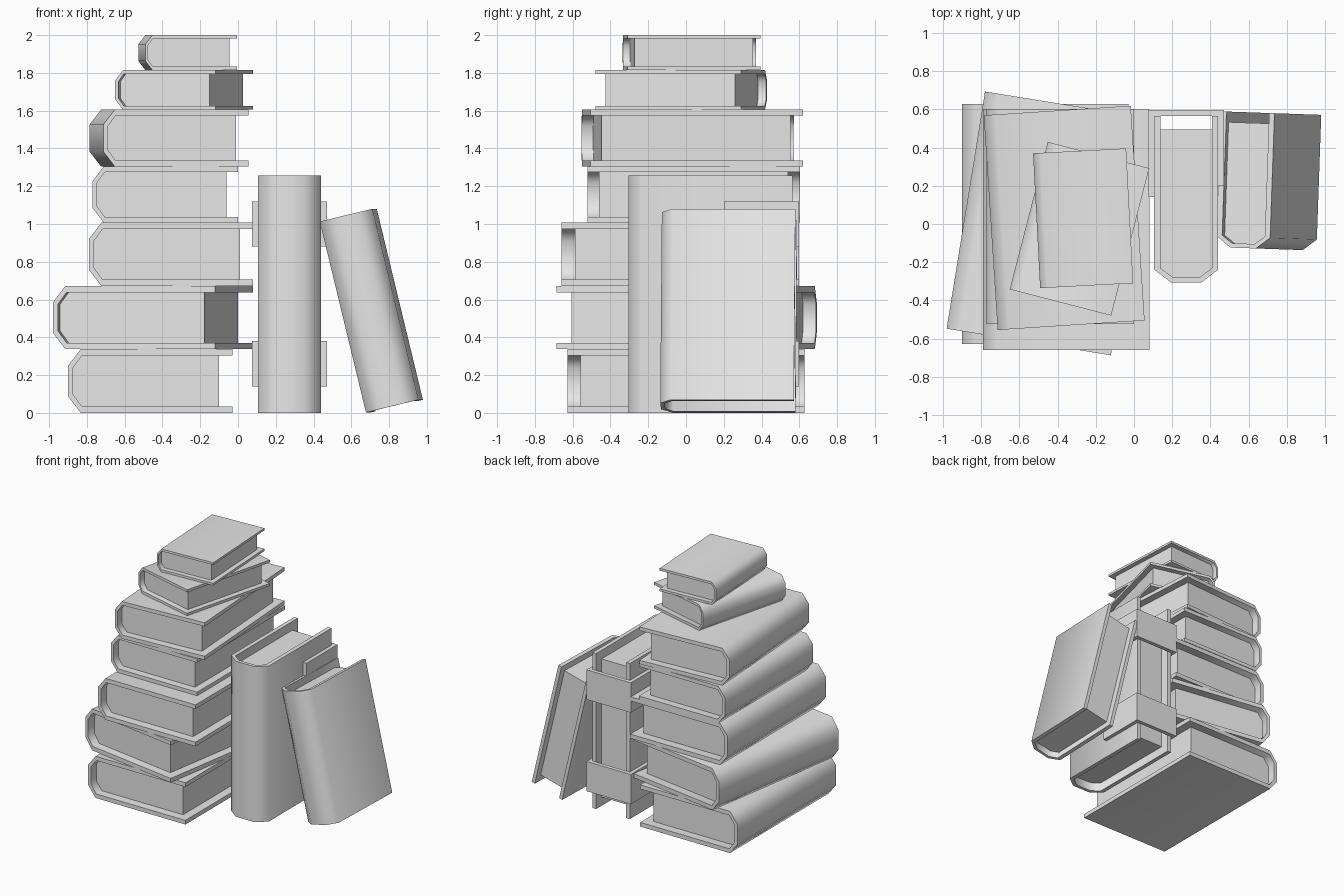
import bpy
import bmesh
from math import radians
from mathutils import Matrix

cube = bpy.data.objects.get("Cube")
if cube:
    bpy.data.objects.remove(cube, do_unlink=True)

grey = bpy.data.materials.new("plain_grey")
grey.use_nodes = True
grey.diffuse_color = (0.8, 0.8, 0.8, 1)
grey.node_tree.nodes["Principled BSDF"].inputs["Base Color"].default_value = (0.8, 0.8, 0.8, 1)

# Turns a lying book upright, spine to the front
UPRIGHT = Matrix(((0, 0, 1, 0), (1, 0, 0, 0), (0, 1, 0, 0), (0, 0, 0, 1)))


def prism(name, outline, length, matrix):
    """Extrude an outline (spine-to-edge, thickness) along the book's height."""
    bm = bmesh.new()
    face = bm.faces.new([bm.verts.new((u, -length / 2, v)) for u, v in outline])
    ext = bmesh.ops.extrude_face_region(bm, geom=[face])
    new = [g for g in ext["geom"] if isinstance(g, bmesh.types.BMVert)]
    bmesh.ops.translate(bm, verts=new, vec=(0, length, 0))
    bmesh.ops.recalc_face_normals(bm, faces=bm.faces)
    mesh = bpy.data.meshes.new(name)
    bm.to_mesh(mesh)
    bm.free()
    mesh.materials.append(grey)
    mesh.polygons.foreach_set("use_smooth", [True] * len(mesh.polygons))
    mesh.set_sharp_from_angle(angle=radians(60))
    obj = bpy.data.objects.new(name, mesh)
    obj.matrix_world = matrix
    bpy.context.collection.objects.link(obj)
    return obj


def mirrored(half):
    """Close a half outline by mirroring it across the thickness."""
    return half + [(u, -v) for u, v in reversed(half)]


def book(name, width, length, thick, matrix, inset):
    edge, spine, h = width / 2, -width / 2, thick / 2
    board, bevel_u, bevel_v = 0.1 * thick, 0.2 * thick, 0.26 * thick
    outer = [(edge, h), (spine + bevel_u, h), (spine, h - bevel_v)]
    inner = [(edge, h - board), (spine + bevel_u + 0.2 * board, h - board),
             (spine + 0.8 * board, h - bevel_v - 0.3 * board)]
    # Cover: a bevelled C shape
    loop = mirrored(outer) + list(reversed(mirrored(inner)))
    prism(name + "_cover", loop, length, matrix)
    # Page block: fills the cover, set back on three sides
    pages = [(edge - inset, h - board + 0.001)] + [(u - 0.001, v + 0.001) for u, v in inner[1:]]
    prism(name + "_pages", mirrored(pages), length - 2 * inset, matrix)


# Stack of lying books: centre x, centre y, width, length, base, top, turn
stack = [
    (-0.465, 0.0, 0.87, 1.256, 0.0, 0.337, 0),
    (-0.45, 0.003, 0.87, 1.256, 0.337, 0.672, -9.2),
    (-0.355, -0.03, 0.87, 1.256, 0.672, 1.007, 0),
    (-0.385, 0.04, 0.77, 1.125, 1.007, 1.305, 0),
    (-0.365, 0.032, 0.77, 1.125, 1.305, 1.605, 3.7),
    (-0.285, -0.025, 0.548, 0.796, 1.605, 1.815, -14.5),
    (-0.266, 0.03, 0.487, 0.706, 1.815, 2.0, 3),
]
for i, (x, y, w, l, z0, z1, turn) in enumerate(stack, 1):
    place = Matrix.Translation((x, y, (z0 + z1) / 2)) @ Matrix.Rotation(radians(turn), 4, "Z")
    book(f"stacked_book_{i}", w, l, z1 - z0, place, 0.08 * w)

# Standing book
mid_x, mid_y = 0.273, 0.13
book("standing_book", 0.87, 1.256, 0.335,
     Matrix.Translation((mid_x, mid_y, 0.628)) @ UPRIGHT, 0.07)

# Two straps wrapping the open edge of the standing book
back, wrap = 0.597 - mid_y, 0.198
strap = [(0.01, -wrap), (back, -wrap), (back, wrap), (0.07, wrap),
         (0.07, wrap - 0.031), (back - 0.032, wrap - 0.031),
         (back - 0.032, 0.031 - wrap), (0.01, 0.031 - wrap)]
for name, z in (("lower_strap", 0.26), ("upper_strap", 1.0)):
    prism(name, strap, 0.24, Matrix.Translation((mid_x, mid_y, z)) @ UPRIGHT)

# Leaning book
lean = (Matrix.Translation((0.705, 0.225, 0.541)) @ Matrix.Rotation(radians(-2), 4, "Z")
        @ Matrix.Rotation(radians(-13.6), 4, "Y") @ UPRIGHT)
book("leaning_book", 0.71, 1.04, 0.287, lean, 0.055)
